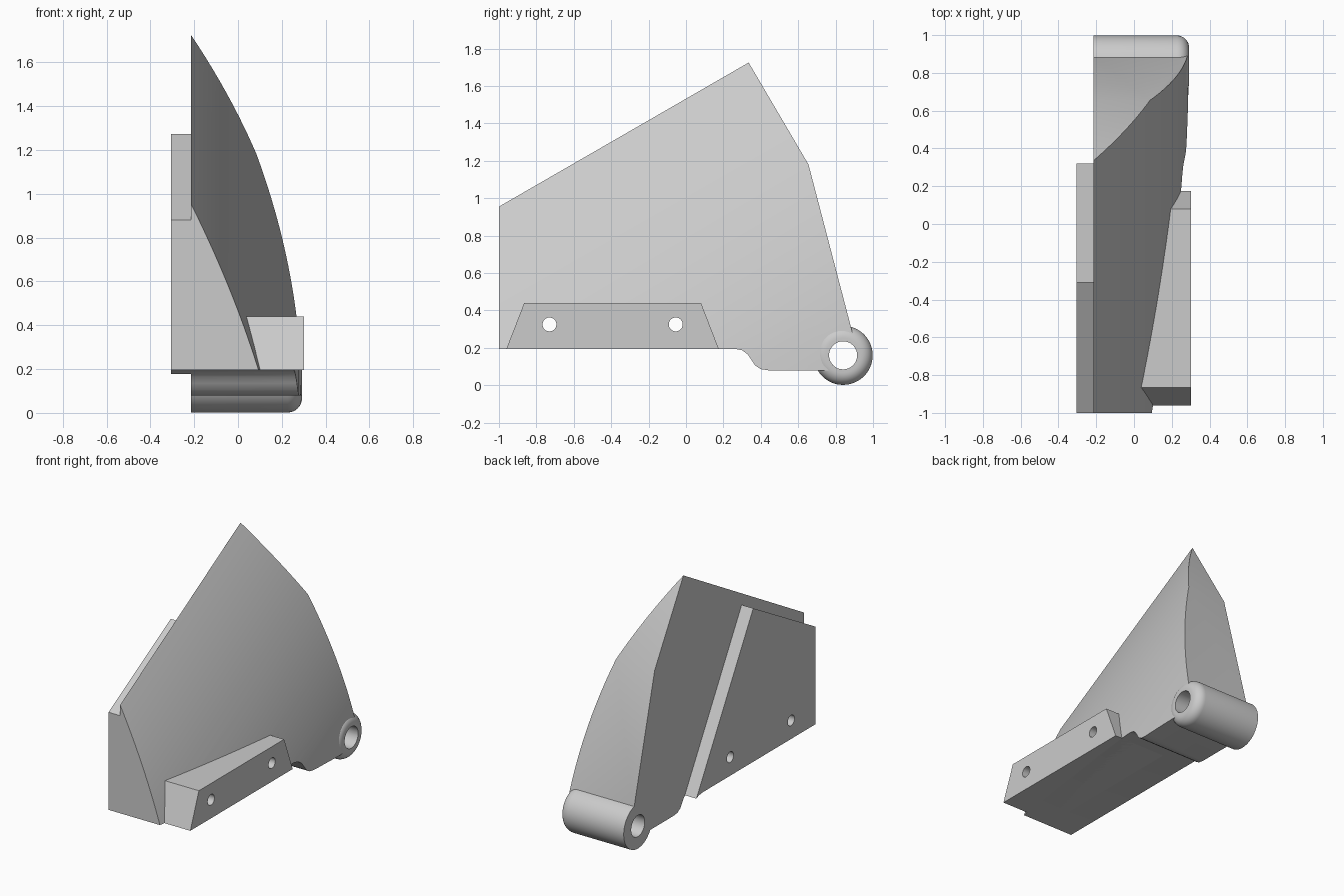
import bpy, bmesh, math

old = bpy.data.objects.get("Cube")
if old:
    bpy.data.objects.remove(old, do_unlink=True)

grey = bpy.data.materials.new("plain grey")
grey.use_nodes = True
colour = (0.6, 0.6, 0.6, 1)
grey.diffuse_color = colour
grey.node_tree.nodes["Principled BSDF"].inputs["Base Color"].default_value = colour

BACK = -0.215


def loft(name, first, last, round_end=0):
    """Solid between two matching outlines, optionally rounding the last one."""
    bm = bmesh.new()
    a = [bm.verts.new(p) for p in first]
    b = [bm.verts.new(p) for p in last]
    bm.faces.new(a)
    cap = bm.faces.new(b)
    n = len(a)
    for i in range(n):
        j = (i + 1) % n
        bm.faces.new((a[i], a[j], b[j], b[i]))
    bmesh.ops.recalc_face_normals(bm, faces=bm.faces)
    if round_end:
        bmesh.ops.bevel(bm, geom=list(cap.edges), offset=round_end,
                        segments=8, profile=0.5, affect='EDGES')
    mesh = bpy.data.meshes.new(name)
    bm.to_mesh(mesh)
    bm.free()
    mesh.materials.append(grey)
    ob = bpy.data.objects.new(name, mesh)
    bpy.context.collection.objects.link(ob)
    return ob


def prism(name, outline, x0, x1, round_end=0):
    return loft(name, [(x0, y, z) for y, z in outline],
                [(x1, y, z) for y, z in outline], round_end)


def circle(y, z, r, n=48):
    return [(y + r * math.cos(2 * math.pi * i / n),
             z + r * math.sin(2 * math.pi * i / n)) for i in range(n)]


def boolean(ob, tool, operation):
    mod = ob.modifiers.new("cut", 'BOOLEAN')
    mod.object = tool
    mod.operation = operation
    mod.solver = 'EXACT'
    bpy.context.view_layer.objects.active = ob
    bpy.ops.object.modifier_apply(modifier=mod.name)


# Main plate: side outline with a stepped lower edge
step = [(0.44, 0.08), (0.40, 0.086), (0.37, 0.105), (0.35, 0.135),
        (0.33, 0.165), (0.30, 0.187), (0.26, 0.195)]
plate = prism("curved_plate",
              [(-1, 0.195), (-1, 0.955), (0.335, 1.725), (0.655, 1.18),
               (0.89, 0.28), (0.90, 0.16), (0.84, 0.08)] + step,
              BACK, 0.6)

# Curved outer face: thickness grows away from the sloping knife edge
c, s = math.cos(math.radians(30)), math.sin(math.radians(30))
section = [(BACK + 0.578 * d - 0.165 * d * d, d)
           for d in [1.8 * i / 30 for i in range(31)]]
section += [(BACK - 0.2, 1.8), (BACK - 0.2, 0)]


def along(t):
    return [(x, -1 + t * c + d * s, 0.955 + t * s - d * c) for x, d in section]


wedge = loft("curve_helper", along(-2), along(3))
boolean(plate, wedge, 'INTERSECT')
bpy.data.objects.remove(wedge, do_unlink=True)

# Raised pad on the flat rear side
pad = prism("rear_pad",
            [(-1, 0.195), (-1, 0.88), (-0.31, 1.272), (0.32, 0.177),
             (0.30, 0.187), (0.26, 0.195)], -0.305, BACK)

# Mounting block on the curved side
block = prism("mounting_block",
              [(-0.96, 0.195), (-0.865, 0.44), (0.08, 0.44), (0.175, 0.195)],
              -0.1, 0.302)

# Hinge barrel with one rounded end
barrel = prism("hinge_barrel", circle(0.84, 0.16, 0.158, 64), BACK, 0.292, 0.065)

# Through holes: two bolts and the hinge pin
parts = [plate, pad, block, barrel]
holes = [(-0.73, 0.325, 0.037, (plate, pad, block)),
         (-0.055, 0.325, 0.037, (plate, pad, block)),
         (0.84, 0.16, 0.075, (plate, barrel))]
for y, z, r, targets in holes:
    cutter = prism("hole_helper", circle(y, z, r), -0.7, 0.7)
    for part in targets:
        boolean(part, cutter, 'DIFFERENCE')
    bpy.data.objects.remove(cutter, do_unlink=True)

# Smooth curved faces, keep hard edges
for part in parts:
    bpy.ops.object.select_all(action='DESELECT')
    part.select_set(True)
    bpy.context.view_layer.objects.active = part
    bpy.ops.object.shade_smooth_by_angle(angle=math.radians(25))
